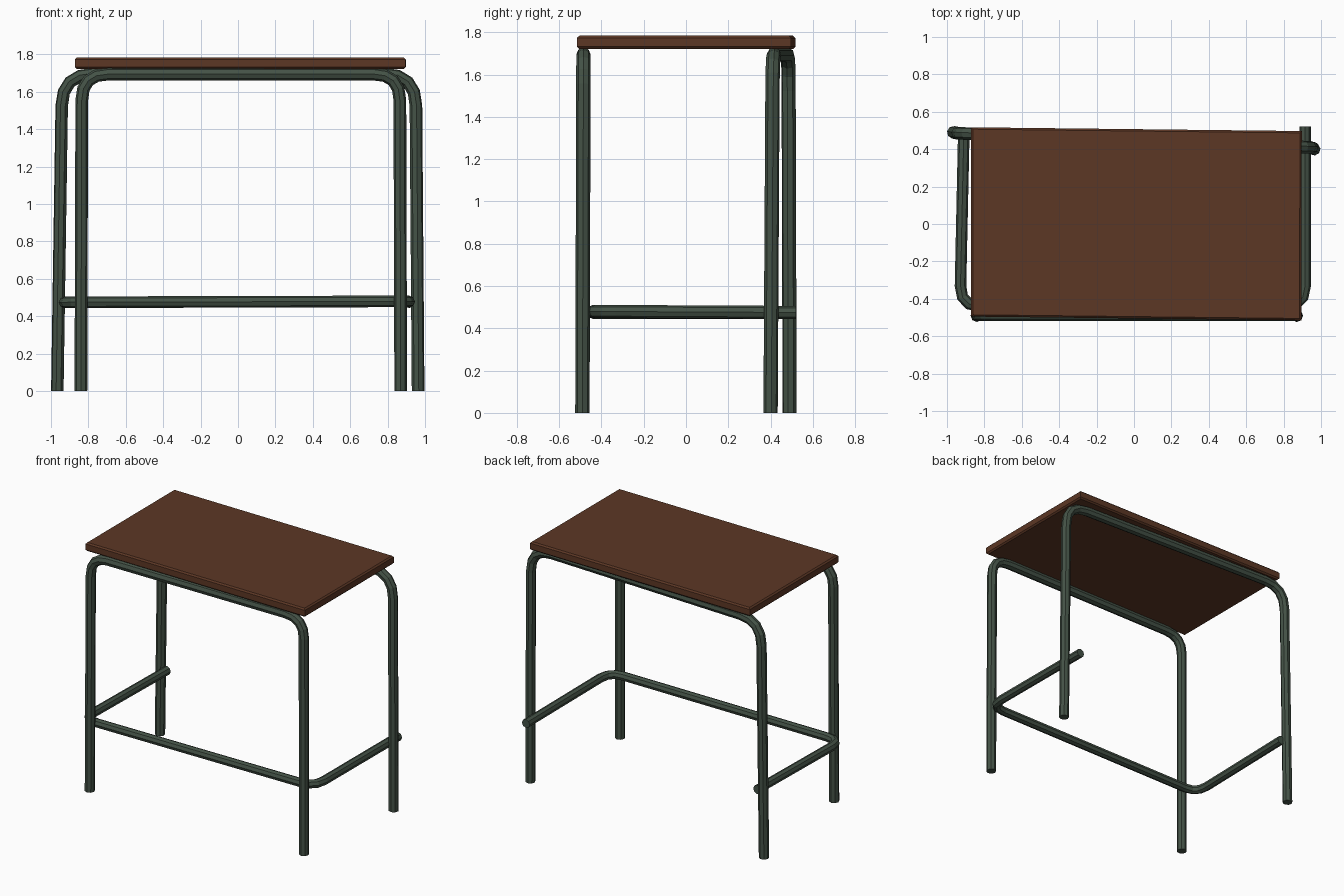
import bpy, bmesh
from mathutils import Vector

if "Cube" in bpy.data.objects:
    bpy.data.objects.remove(bpy.data.objects["Cube"])


def material(name, rgb):
    m = bpy.data.materials.new(name)
    m.diffuse_color = (*rgb, 1)
    m.use_nodes = True
    m.node_tree.nodes["Principled BSDF"].inputs["Base Color"].default_value = m.diffuse_color
    return m


green = material("dark green steel", (0.058, 0.085, 0.062))
wood = material("brown wood", (0.108, 0.038, 0.018))


def rounded(points, radius, steps):
    """Replace each inner corner of a path by a short curved bend."""
    pts = [Vector(p) for p in points]
    out = [pts[0]]
    for a, b, c in zip(pts, pts[1:], pts[2:]):
        p, q = b + (a - b).normalized() * radius, b + (c - b).normalized() * radius
        for i in range(steps + 1):
            t = i / steps
            out.append(p * (1 - t) ** 2 + b * 2 * t * (1 - t) + q * t * t)
    return out + [pts[-1]]


def tube(name, path, radius):
    """Eight-sided flat-shaded pipe with closed ends."""
    cu = bpy.data.curves.new(name, 'CURVE')
    cu.dimensions = '3D'
    cu.bevel_depth = radius
    cu.bevel_resolution = 2
    cu.use_fill_caps = True
    sp = cu.splines.new('POLY')
    sp.points.add(len(path) - 1)
    for pt, co in zip(sp.points, path):
        pt.co = (*co, 1)
    sp.use_smooth = False
    ob = bpy.data.objects.new(name, cu)
    bpy.context.collection.objects.link(ob)
    bpy.ops.object.select_all(action='DESELECT')
    ob.select_set(True)
    bpy.context.view_layer.objects.active = ob
    bpy.ops.object.convert(target='MESH')
    ob = bpy.context.object
    ob.data.materials.clear()
    ob.data.materials.append(green)
    return ob


# Leg hoops: each one is two legs joined by a bar under the top
tube("front_leg_hoop", rounded([(-0.84, -0.49, 0), (-0.835, -0.485, 1.695),
                                (0.865, -0.485, 1.695), (0.87, -0.49, 0)], 0.14, 4), 0.034)
tube("back_leg_hoop", rounded([(-0.966, 0.49, 0), (-0.94, 0.485, 1.695),
                               (0.95, 0.41, 1.695), (0.963, 0.40, 0)], 0.17, 4), 0.034)

# Foot rail: one bent U along the front and both sides
tube("foot_rail", rounded([(-0.91, 0.49, 0.475), (-0.93, -0.44, 0.475),
                           (0.915, -0.44, 0.48), (0.915, 0.52, 0.475)], 0.11, 3), 0.031)

# Table top: slightly skewed slab with softened edges
bm = bmesh.new()
outline = [(-0.872, -0.495), (0.895, -0.515), (0.897, 0.497), (-0.872, 0.517)]
face = bm.faces.new([bm.verts.new((x, y, 1.722)) for x, y in outline])
up = bmesh.ops.extrude_face_region(bm, geom=[face])
bmesh.ops.translate(bm, vec=(0, 0, 0.062),
                    verts=[v for v in up["geom"] if isinstance(v, bmesh.types.BMVert)])
bmesh.ops.recalc_face_normals(bm, faces=bm.faces)
flat_edges = [e for e in bm.edges if abs(e.verts[0].co.z - e.verts[1].co.z) < 0.01]
bmesh.ops.bevel(bm, geom=flat_edges, offset=0.01, segments=1, affect='EDGES')
mesh = bpy.data.meshes.new("table_top")
bm.to_mesh(mesh)
bm.free()
mesh.materials.append(wood)
bpy.context.collection.objects.link(bpy.data.objects.new("table_top", mesh))
